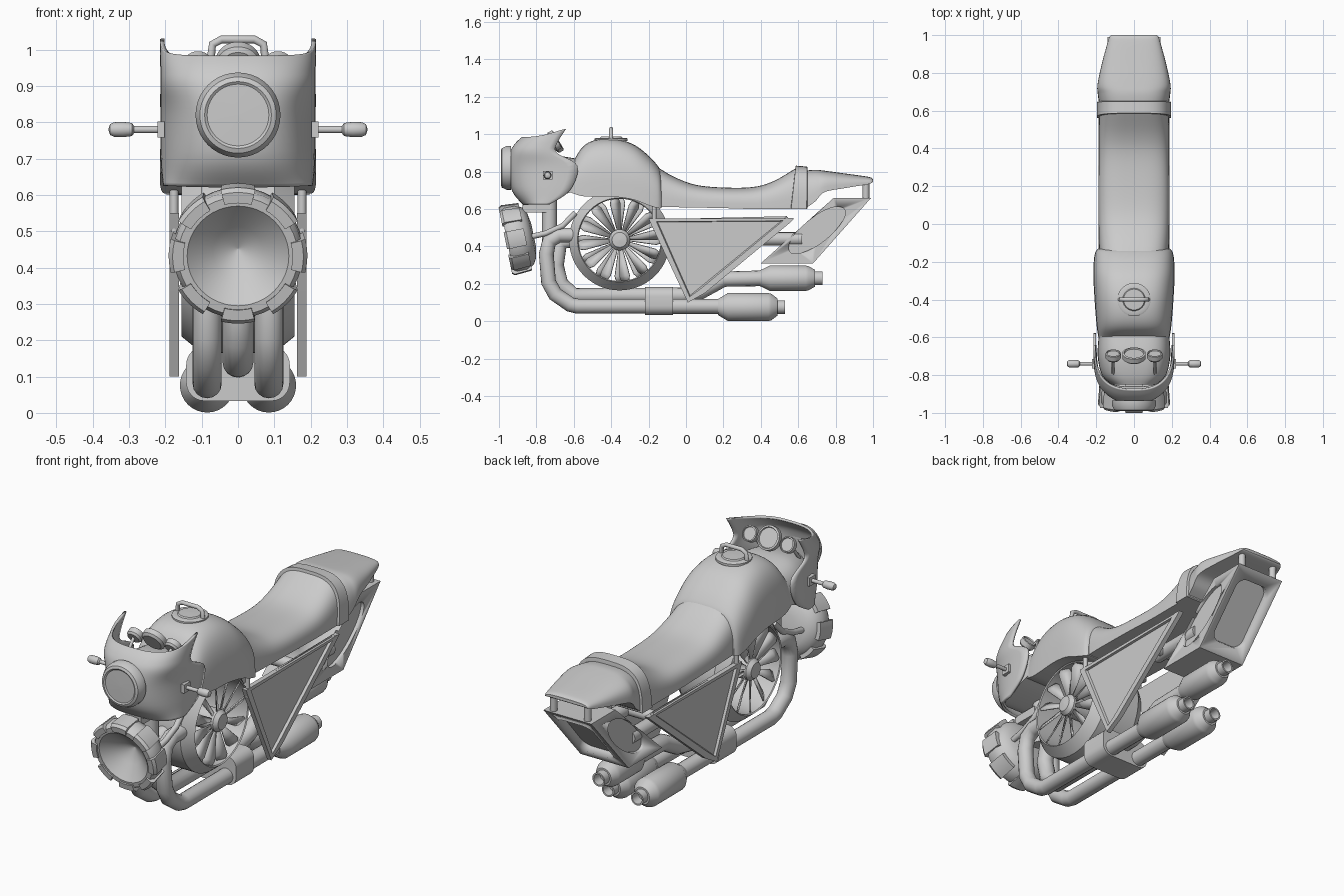
import bpy, bmesh, math
from mathutils import Vector, Matrix

if "Cube" in bpy.data.objects:
    bpy.data.objects.remove(bpy.data.objects["Cube"])

def finish(name, bm, angle=35):
    bmesh.ops.recalc_face_normals(bm, faces=bm.faces)
    me = bpy.data.meshes.new(name)
    bm.to_mesh(me); bm.free()
    me.shade_smooth()
    me.set_sharp_from_angle(angle=math.radians(angle))
    ob = bpy.data.objects.new(name, me)
    bpy.context.collection.objects.link(ob)
    return ob

def grid(bm, rows, close_u=False, caps=False):
    vs = [[bm.verts.new(p) for p in r] for r in rows]
    n = len(vs[0])
    for a, b in zip(vs, vs[1:]):
        for i in range(n if close_u else n - 1):
            j = (i + 1) % n
            bm.faces.new((a[i], a[j], b[j], b[i]))
    if caps:
        bm.faces.new(vs[0]); bm.faces.new(vs[-1])
    return vs

def spline(keys, steps=5):
    """Catmull-Rom interpolation through tuples of numbers."""
    k = [Vector(q) for q in keys]
    out = []
    for i in range(len(k) - 1):
        a, b, c, d = k[max(i - 1, 0)], k[i], k[i + 1], k[min(i + 2, len(k) - 1)]
        for s in range(steps):
            t = s / steps
            out.append(b + (c - a) * (t / 2) + (a * 2 - b * 5 + c * 4 - d) * (t * t / 2)
                       + (b * 3 - a - c * 3 + d) * (t ** 3 / 2))
    return out + [k[-1]]

def loft(name, keys, n=3.2, steps=5, seg=28):
    """Domed body along y; keys are (y_bottom, y_top, half_width, z_bottom, z_top)."""
    rows = []
    for y0, y1, w, z0, z1 in spline(keys, steps):
        row = []
        for i in range(seg + 1):
            t = math.pi * i / seg
            c, s = math.cos(t), abs(math.sin(t)) ** (2 / n)
            row.append((w * math.copysign(abs(c) ** (2 / n), c), y0 + (y1 - y0) * s, z0 + (z1 - z0) * s))
        rows.append(row)
    bm = bmesh.new()
    grid(bm, rows, True, True)
    return finish(name, bm, 40)

def lathe(name, prof, loc, axis, seg=40, closed=False):
    """Revolve (distance along axis, radius) points."""
    rows = [[(max(r, .0005) * math.cos(2 * math.pi * i / seg), max(r, .0005) * math.sin(2 * math.pi * i / seg), a)
             for i in range(seg)] for a, r in prof]
    bm = bmesh.new()
    vs = grid(bm, rows, True, not closed)
    if closed:
        for i in range(seg):
            j = (i + 1) % seg
            bm.faces.new((vs[-1][i], vs[-1][j], vs[0][j], vs[0][i]))
    ob = finish(name, bm)
    ob.matrix_world = Matrix.Translation(loc) @ Vector(axis).to_track_quat('Z', 'Y').to_matrix().to_4x4()
    return ob

def tube(name, pts, r):
    cu = bpy.data.curves.new(name, 'CURVE')
    cu.dimensions, cu.bevel_depth, cu.bevel_resolution, cu.use_fill_caps = '3D', r, 6, True
    sp = cu.splines.new('POLY')
    sp.points.add(len(pts) - 1)
    for p, q in zip(sp.points, pts):
        p.co = (*q, 1)
    ob = bpy.data.objects.new(name, cu)
    bpy.context.collection.objects.link(ob)
    return ob

def box(name, loc, size, rot=None, bevel=0.0):
    bm = bmesh.new()
    bmesh.ops.create_cube(bm, size=1)
    bmesh.ops.scale(bm, vec=size, verts=bm.verts)
    if bevel:
        es = [e for e in bm.edges if abs((e.verts[0].co - e.verts[1].co).y) > 1e-4]
        bmesh.ops.bevel(bm, geom=es, offset=bevel, segments=6, profile=.5, affect='EDGES')
    ob = finish(name, bm)
    ob.matrix_world = Matrix.Translation(loc) @ (rot.to_4x4() if rot else Matrix())
    return ob

def prism(name, yz, x0, x1):
    bm = bmesh.new()
    grid(bm, [[(x, y, z) for y, z in yz] for x in (x0, x1)], True, True)
    return bm

# tank, seat, strap and tail
loft("tank", [(-.62, -.60, .185, .69, .86), (-.56, -.55, .195, .67, .935), (-.48, -.48, .203, .665, .97),
              (-.38, -.38, .21, .665, .975), (-.28, -.28, .215, .65, .945), (-.2, -.2, .213, .62, .885),
              (-.15, -.15, .205, .605, .83), (-.13, -.135, .19, .605, .80)])
loft("seat", [(-.16, -.16, .183, .61, .83), (-.07, -.07, .187, .61, .775), (.05, .05, .188, .608, .73),
              (.2, .2, .188, .605, .715), (.36, .36, .186, .6, .718), (.47, .47, .186, .6, .75), (.58, .59, .185, .6, .82)])
loft("seat_strap", [(.56, .585, .185, .6, .82), (.562, .587, .197, .6, .832), (.645, .648, .197, .6, .827), (.65, .65, .185, .605, .815)], steps=1)
loft("tail", [(.64, .64, .185, .605, .805), (.69, .69, .192, .64, .81), (.74, .74, .193, .69, .805), (.85, .85, .17, .712, .79),
              (.96, .96, .14, .73, .775), (.99, .99, .13, .738, .768), (1, 1, .12, .745, .76)])

# filler cap with grab handle
lathe("filler_cap", [(0, .088), (.012, .088), (.016, .08), (.016, .06), (.022, .055), (.024, 0)], (0, -.4, .965), (0, 0, 1))
tube("cap_handle", [(-.075, -.4, .975), (-.07, -.4, 1.015), (-.045, -.4, 1.028), (.045, -.4, 1.028), (.07, -.4, 1.015), (.075, -.4, .975)], .011)

# front fairing shell: keys are (side z, front z, rear y, front y, half width)
rows = []
for zs, zf, yb, yf, w in spline([(.625, .625, -.73, -.865, .20), (.70, .70, -.62, -.925, .207), (.83, .82, -.58, -.945, .208),
                                 (.90, .90, -.69, -.935, .208), (.95, .945, -.69, -.91, .208), (1.03, .98, -.64, -.875, .209)]):
    row = []
    for i in range(41):
        a = (i / 20 - 1) * math.pi / 2
        s = math.copysign(abs(math.sin(a)) ** .75, a)
        row.append((w * s, yb + (yf - yb) * abs(math.cos(a)) ** .75, zf + (zs - zf) * abs(i / 20 - 1) ** 4))
    rows.append(row)
bm = bmesh.new()
grid(bm, rows)
fairing = finish("fairing", bm, 50)
m = fairing.modifiers.new("thickness", 'SOLIDIFY')
m.thickness, m.offset = .012, 0
loft("dash", [(-.85, -.85, .12, .65, .85), (-.8, -.8, .17, .64, .87), (-.7, -.7, .192, .66, .885), (-.59, -.59, .187, .7, .87)])
lathe("headlight", [(0, .117), (.025, .117), (.05, .105), (.055, .092), (.05, .085), (.052, 0)], (0, -.935, .82), (0, -1, 0))

# gauges
for x, z, r in ((-.11, .955, .04), (0, .962, .062), (.11, .955, .04)):
    lathe("gauge", [(-.025, r * .8), (-.015, r), (.012, r), (.015, r * .85), (.008, r * .8), (.008, 0)], (x, -.695, z), (0, .85, .5))
    if x:
        tube("gauge_stem", [(x, -.71, .95), (x, -.79, .85)], .008)

# front intake horn with rim pads
ax, hc = Vector((0, -.98, -.2)).normalized(), Vector((0, -.903, .443))
lathe("intake_horn", [(-.09, .06), (-.08, .12), (-.06, .155), (-.02, .178), (.035, .178), (.055, .165), (.055, .14),
                      (.045, .128), (0, .07), (-.045, 0)], hc, ax, 48)
q = ax.to_track_quat('Z', 'Y').to_matrix()
for k in range(8):
    bm = bmesh.new()
    rows = []
    for i in range(7):
        t = k * math.pi / 4 + math.pi / 2 + (i / 6 - .5) * .5
        rows.append([(r * math.cos(t), r * math.sin(t), s) for s, r in ((-.045, .16), (-.045, .184), (.05, .191), (.064, .18), (.064, .15))])
    grid(bm, rows, True, True)
    pad = finish("horn_rim_pad", bm)
    pad.matrix_world = Matrix.Translation(hc) @ q.to_4x4()
box("horn_bracket", (0, -.8, .605), (.09, .15, .045))
tube("steering_neck", [(0, -.73, .66), (0, -.73, .42)], .04)

# turbine wheel: rim, hub and twisted blades
wc = Vector((0, -.355, .435))
lathe("turbine_rim", [(-.155, .225), (-.1, .27), (.1, .27), (.155, .225), (.15, .22), (-.15, .22)], wc, (1, 0, 0), 56, True)
lathe("turbine_hub", [(-.165, 0), (-.16, .04), (-.14, .056), (.14, .056), (.16, .04), (.165, 0)], wc, (1, 0, 0))
for side in (-1, 1):
    bm = bmesh.new()
    for k in range(12):
        R = Matrix.Rotation(k * math.pi / 6 + (side + 1) * .065, 4, 'X')
        ps = [(0, -.007, .045), (0, .007, .045), (-.02, .027, .195), (-.012, .018, .226), (.012, -.018, .226), (.02, -.027, .195)]
        v = [bm.verts.new(wc + R @ Vector((x * side + .13 * side, y, z))) for x, y, z in ps]
        bm.faces.new((v[0], v[1], v[2], v[5])); bm.faces.new((v[5], v[2], v[3], v[4]))
    blades = finish("turbine_blades", bm)
    blades.modifiers.new("thickness", 'SOLIDIFY').thickness = .006

# exhausts: two low pipes, one raised centre pipe
def muffler(name, x, y, z, length, r):
    e = length
    lathe(name, [(0, .042), (.055, r), (e - .09, r), (e - .075, r * .95), (e - .04, .045), (e - .04, .036), (e, .036), (e, .028), (e - .05, .026)],
          (x, y, z), (0, 1, 0), 32)
for s in (-1, 1):
    x = s * .085
    tube("low_exhaust_pipe", [(x, -.58, .46), (x, -.68, .46), (x, -.73, .43), (x, -.747, .36), (x, -.735, .21), (x, -.7, .145),
                              (x, -.62, .09), (x, -.58, .08), (x, .2, .08)], .04)
    muffler("low_muffler", x, .17, .076, .36, .075)
tube("centre_exhaust_pipe", [(0, -.58, .44), (0, -.67, .42), (0, -.695, .3), (0, -.67, .2), (0, -.6, .138), (0, -.02, .138),
                             (0, .08, .16), (0, .2, .225), (0, .42, .23)], .042)
muffler("centre_muffler", 0, .395, .23, .335, .068)
box("exhaust_clamp", (0, -.145, .108), (.285, .15, .15), None, .05)

# side triangle panels, struts, indicators
for s in (-1, 1):
    yz = [(-.2, .55), (.58, .55), (.56, .53), (.1, .15), (.01, .1), (-.19, .525)]
    bm = prism("p", yz, s * .163, s * .188)
    bmesh.ops.recalc_face_normals(bm, faces=bm.faces)
    f = [f for f in bm.faces if len(f.verts) > 4 and f.calc_center_median().x * s > .18]
    bmesh.ops.inset_region(bm, faces=f, thickness=.032)
    bmesh.ops.inset_region(bm, faces=f, thickness=.008, depth=-.012)
    finish("side_panel", bm, 20)
    tube("panel_strut", [(s * .176, -.17, .5), (s * .176, -.17, .65)], .012)
    tube("tail_box_bar", [(s * .1, .3, .44), (s * .1, .62, .44)], .036)
    tube("panel_crossbar", [(s * .17, .36, .44), (0, .36, .44)], .03)
    tube("horn_stay", [(s * .1, -.84, .45), (s * .1, -.75, .47), (s * .1, -.66, .51), (s * .1, -.59, .58)], .015)
    box("indicator_mount", (s * .212, -.74, .78), (.02, .05, .045))
    tube("indicator_stem", [(s * .2, -.74, .78), (s * .3, -.74, .78)], .01)
    lathe("indicator", [(0, .01), (.006, .018), (.03, .021), (.055, .02), (.066, .015), (.07, .004)], (s * .286, -.74, .78), (s, 0, 0), 20)
    tube("tail_post", [(s * .1, .962, .65), (s * .1, .962, .75)], .018)

# tail light box with recessed rear window and side ovals
tail_box = finish("tail_box", prism("t", [(.4, .31), (.68, .31), (.99, .66), (.79, .66)], -.14, .14))
rot = Matrix.Rotation(math.radians(-40.6), 3, 'X')
cuts = [box("cutter_rear", (0, .835, .485), (.2, .07, .34), rot, .05)]
for s in (-1, 1):
    c = lathe("cutter_oval", [(-.018, 1), (.03, 1)], (s * .14, .7, .487), (1 * s, 0, 0), 40)
    c.matrix_world = Matrix.Translation((s * .14, .7, .487)) @ Matrix.Rotation(math.radians(38), 4, 'X') \
        @ Matrix.Diagonal((1, .185, .068, 1)) @ Vector((s, 0, 0)).to_track_quat('Z', 'Y').to_matrix().to_4x4()
    cuts.append(c)
for c in cuts:
    c.hide_render = True
    c.display_type = 'WIRE'
    b = tail_box.modifiers.new("cut", 'BOOLEAN')
    b.operation, b.object, b.solver = 'DIFFERENCE', c, 'EXACT'
